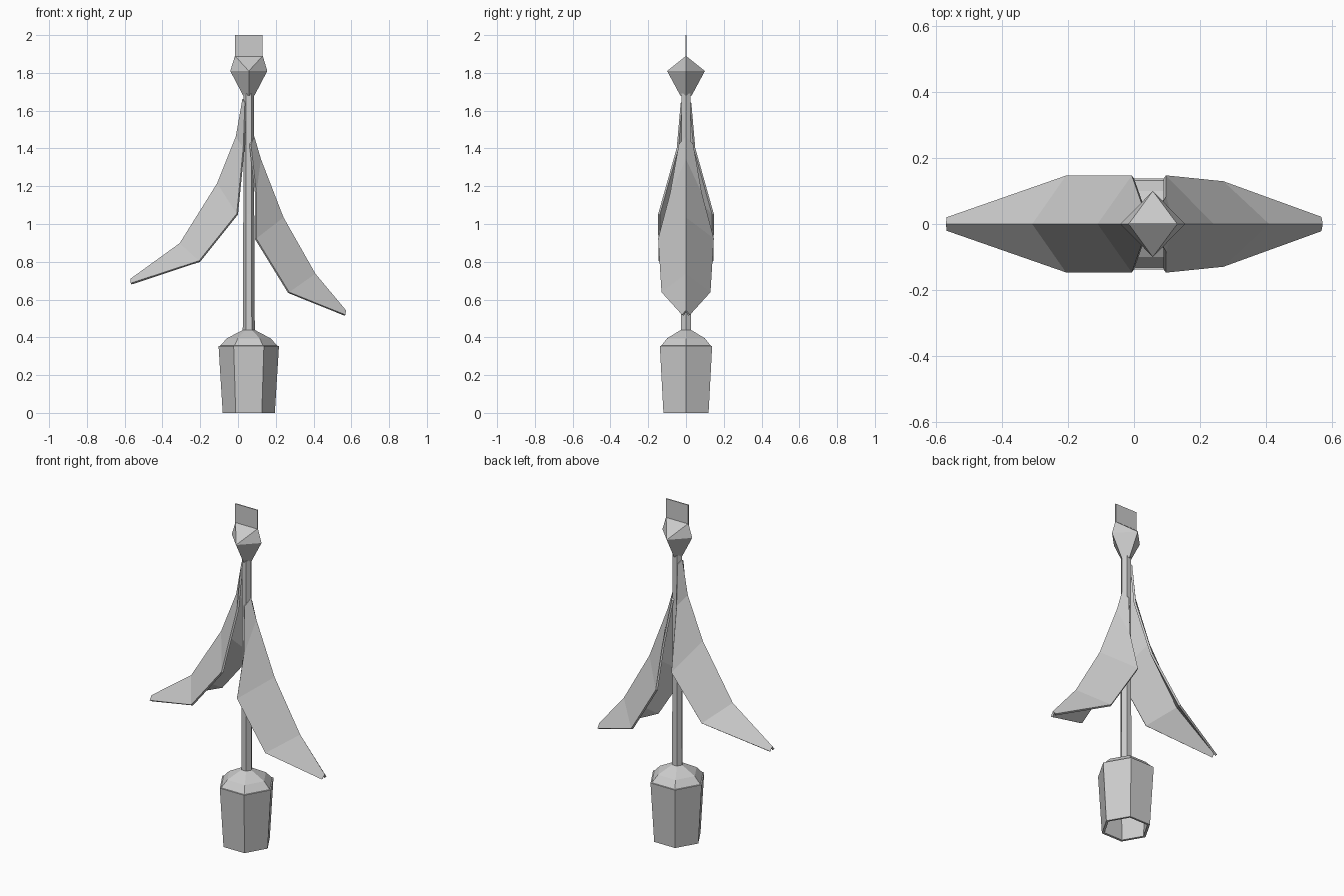
import bpy
from math import cos, sin, pi

if "Cube" in bpy.data.objects:
    bpy.data.objects.remove(bpy.data.objects["Cube"])

CX = 0.057  # axis of pot, stem and bud


def make(name, verts, faces, thickness=0.0):
    mesh = bpy.data.meshes.new(name)
    mesh.from_pydata(verts, [], faces)
    mesh.update()
    ob = bpy.data.objects.new(name, mesh)
    bpy.context.collection.objects.link(ob)
    if thickness:
        mod = ob.modifiers.new("thickness", 'SOLIDIFY')
        mod.thickness = thickness
        mod.offset = -1
    return ob


def lathe(name, profile, sides, thickness=0.0, caps=False):
    """Stack of regular polygon rings given as (radius, z)."""
    verts = [(CX + r * cos(2 * pi * i / sides), r * sin(2 * pi * i / sides), z)
             for r, z in profile for i in range(sides)]
    faces = []
    for k in range(len(profile) - 1):
        for i in range(sides):
            j = (i + 1) % sides
            a, b = k * sides, (k + 1) * sides
            faces.append((a + i, a + j, b + j, b + i))
    if caps:
        faces.append(tuple(reversed(range(sides))))
        faces.append(tuple(range(len(verts) - sides, len(verts))))
    return make(name, verts, faces, thickness)


def leaf(name, stations, tip, flip):
    """Folded leaf: each station is midrib (x, z) and drooping edge (x, y, z)."""
    verts, faces = [], []
    for (mx, mz), (ex, ey, ez) in stations:
        verts += [(ex, -ey, ez), (mx, 0, mz), (ex, ey, ez)]
    for k in range(len(stations) - 1):
        for s in (0, 1):
            a = 3 * k + s
            faces.append((a, a + 1, a + 4, a + 3))
    x, z = tip
    n = len(verts)
    verts += [(x, -0.012, z - 0.01), (x, 0, z + 0.01), (x, 0.012, z - 0.01)]
    faces += [(n - 3, n - 2, n + 1, n), (n - 2, n - 1, n + 2, n + 1)]
    if flip:
        faces = [tuple(reversed(f)) for f in faces]
    return make(name, verts, faces, 0.012)


# hexagonal pot, open below, with the soil mound closing the top
lathe("pot", [(0.138, 0), (0.16, 0.355)], 6, 0.015)
lathe("soil_mound", [(0.157, 0.35), (0.115, 0.395), (0.03, 0.44)], 6, 0.012)

# stem
lathe("stem", [(0.032, 0.42), (0.029, 1.05), (0.029, 1.69)], 6, caps=True)

# bud: small base, diamond waist, ridge on top
W, D = 0.098, 0.1
bud = [(CX - 0.03, 0, 1.68), (CX, -0.03, 1.68), (CX + 0.03, 0, 1.68), (CX, 0.03, 1.68),
       (CX - W, 0, 1.81), (CX, -D, 1.81), (CX + W, 0, 1.81), (CX, D, 1.81),
       (-0.016, 0, 1.89), (0.131, 0, 1.89)]
make("bud", bud, [(3, 2, 1, 0), (0, 1, 5, 4), (1, 2, 6, 5), (2, 3, 7, 6), (3, 0, 4, 7),
                  (4, 5, 8), (5, 9, 8), (5, 6, 9), (6, 7, 9), (7, 8, 9), (7, 4, 8)])

# thin upright petal above the bud
bpy.ops.mesh.primitive_cube_add(size=1, location=(CX, 0, 1.94))
petal = bpy.context.object
petal.name = "top_petal"
petal.scale = (0.147, 0.006, 0.12)

# drooping leaves on each side
leaf("left_leaf", [((0.035, 1.66), (0.045, 0.02, 1.64)),
                   ((0.0, 1.46), (0.035, 0.04, 1.40)),
                   ((-0.10, 1.21), (0.0, 0.138, 1.05)),
                   ((-0.30, 0.89), (-0.20, 0.138, 0.80)),
                   ], (-0.563, 0.69), True)
leaf("right_leaf", [((0.075, 1.46), (0.06, 0.03, 1.42)),
                    ((0.11, 1.34), (0.09, 0.075, 1.16)),
                    ((0.23, 1.03), (0.09, 0.138, 0.92)),
                    ((0.40, 0.73), (0.265, 0.12, 0.635)),
                    ], (0.563, 0.525), False)
